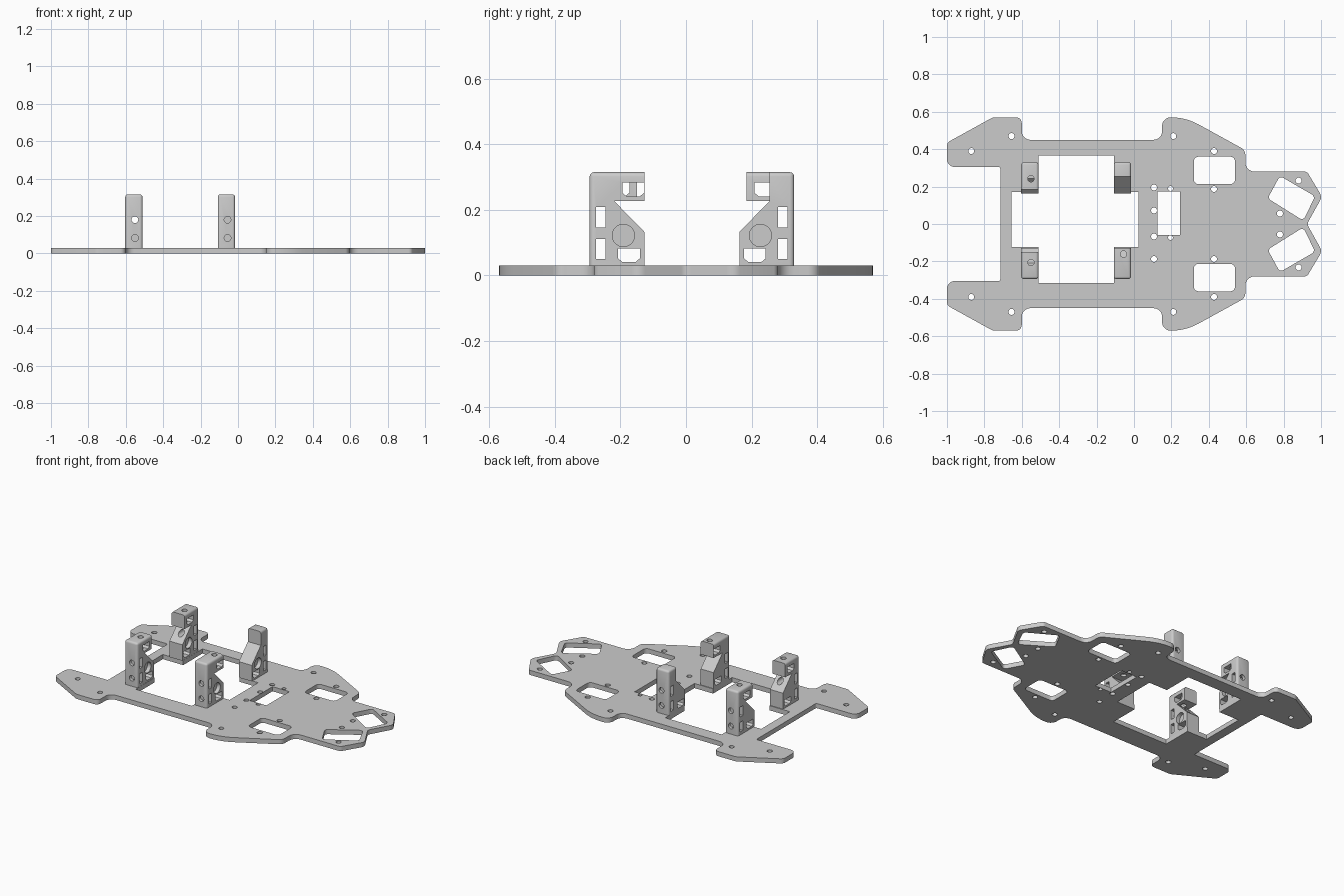
import bpy, bmesh, math
from mathutils import Vector

cube = bpy.data.objects.get("Cube")
if cube:
    bpy.data.objects.remove(cube, do_unlink=True)

GREY = (0.6, 0.6, 0.6, 1)
grey = bpy.data.materials.new("light grey")
grey.use_nodes = True
grey.diffuse_color = GREY
grey.node_tree.nodes["Principled BSDF"].inputs["Base Color"].default_value = GREY

THICK = 0.03
MID_Y = 0.018


def rounded(corners, steps=5):
    """Polygon from (x, y, radius) corners with each corner turned into an arc."""
    out = []
    for i, (x, y, r) in enumerate(corners):
        p = Vector((x, y))
        a = (Vector(corners[i - 1][:2]) - p).normalized()
        b = (Vector(corners[(i + 1) % len(corners)][:2]) - p).normalized()
        half = a.angle(b) / 2
        if r == 0:
            out.append(p)
            continue
        centre = p + (a + b).normalized() * (r / math.sin(half))
        start = p + a * (r / math.tan(half)) - centre
        end = p + b * (r / math.tan(half)) - centre
        first = math.atan2(start.y, start.x)
        turn = math.atan2(start.x * end.y - start.y * end.x, start.dot(end))
        for k in range(steps + 1):
            t = first + turn * k / steps
            out.append(centre + Vector((math.cos(t), math.sin(t))) * r)
    return out


def circle(x, y, r, n=20):
    return [Vector((x + r * math.cos(t * math.tau / n), y + r * math.sin(t * math.tau / n)))
            for t in range(n)]


def rect(x0, x1, y0, y1, r=0):
    return rounded([(x0, y0, r), (x1, y0, r), (x1, y1, r), (x0, y1, r)])


def flip(points):
    return [Vector((p[0], -p[1])) for p in points]


def prism(name, points, axis, lo, hi):
    """Extrude a 2D outline along one axis."""
    place = {"x": lambda p, t: (t, p[0], p[1]),
             "y": lambda p, t: (p[0], t, p[1]),
             "z": lambda p, t: (p[0], p[1], t)}[axis]
    bm = bmesh.new()
    low = [bm.verts.new(place(p, lo)) for p in points]
    high = [bm.verts.new(place(p, hi)) for p in points]
    bm.faces.new(low)
    bm.faces.new(high)
    for i in range(len(points)):
        bm.faces.new((low[i - 1], low[i], high[i], high[i - 1]))
    bmesh.ops.recalc_face_normals(bm, faces=bm.faces)
    mesh = bpy.data.meshes.new(name)
    bm.to_mesh(mesh)
    bm.free()
    obj = bpy.data.objects.new(name, mesh)
    bpy.context.collection.objects.link(obj)
    return obj


def finish(obj):
    obj.data.materials.clear()
    obj.data.materials.append(grey)
    bpy.ops.object.select_all(action="DESELECT")
    obj.select_set(True)
    bpy.context.view_layer.objects.active = obj
    bpy.ops.object.shade_smooth_by_angle(angle=math.radians(35))


def carve(obj, cutters):
    for c in cutters:
        c.hide_render = True
        mod = obj.modifiers.new("cut", "BOOLEAN")
        mod.operation, mod.solver, mod.object = "DIFFERENCE", "EXACT", c
    graph = bpy.context.evaluated_depsgraph_get()
    mesh = bpy.data.meshes.new_from_object(obj.evaluated_get(graph))
    obj.modifiers.clear()
    obj.data = mesh
    for c in cutters:
        bpy.data.objects.remove(c, do_unlink=True)


# Base plate outline: half profile mirrored across the long axis
half = [(1.006, .145, .04), (.925, .28, .025), (.595, .28, .05), (.595, .395, .04),
        (.277, .57, .3), (.15, .57, .045), (.15, .45, .045), (-.6, .45, .045),
        (-.6, .57, .03), (-.755, .57, .05), (-1, .435, .03), (-1, .305, .04), (-.715, .305, .01)]
outline = rounded([(.925, 0, .03)] + half + [(x, -y, r) for x, y, r in reversed(half)])

# Central cross-shaped opening and the small window
cross = [(-.655, .17), (-.51, .17), (-.51, .365), (-.108, .365), (-.108, .17), (.025, .17),
         (.025, -.122), (-.108, -.122), (-.108, -.315), (-.51, -.315), (-.51, -.122), (-.655, -.122)]
loops = [outline, cross, rect(.125, .245, -.06, .173)]

# Mirrored windows and screw holes
side_window = rect(.32, .54, .213, .36, .025)
nose_window = rounded([(.78, .257, .02), (.968, .148, .02), (.905, .018, .02), (.715, .137, .02)])
screws = [circle(x, y, .016) for x, y in
          [(.21, .47), (-.87, .39), (-.655, .47), (.428, .39), (.428, .187), (.78, .056), (.88, .232)]]
for loop in [side_window, nose_window] + screws:
    loops += [loop, flip(loop)]
for y in (.195, .072, -.067, -.187):
    loops.append(circle(.107, y, .016))
for y in (.19, -.073):
    loops.append(circle(.195, y, .013))

# Plate as a filled flat curve with holes
curve = bpy.data.curves.new("base_plate", "CURVE")
curve.dimensions = "2D"
curve.fill_mode = "BOTH"
curve.extrude = THICK / 2
for loop in loops:
    spline = curve.splines.new("POLY")
    spline.points.add(len(loop) - 1)
    for point, p in zip(spline.points, loop):
        point.co = (p[0], p[1], 0, 1)
    spline.use_cyclic_u = True
shape = bpy.data.objects.new("plate_shape", curve)
bpy.context.collection.objects.link(shape)
bpy.context.view_layer.update()
mesh = bpy.data.meshes.new_from_object(shape.evaluated_get(bpy.context.evaluated_depsgraph_get()))
bpy.data.objects.remove(shape, do_unlink=True)
bm = bmesh.new()
bm.from_mesh(mesh)
bmesh.ops.translate(bm, vec=(0, 0, THICK / 2), verts=bm.verts)
bmesh.ops.remove_doubles(bm, verts=bm.verts, dist=1e-5)
bmesh.ops.recalc_face_normals(bm, faces=bm.faces)
bm.to_mesh(mesh)
bm.free()
plate = bpy.data.objects.new("base_plate", mesh)
bpy.context.collection.objects.link(plate)
finish(plate)


def post(name, x, side, arm, hole):
    """Bracket post; arm and hole are distances inward from its outer face."""
    def y(w):
        return MID_Y + side * (.312 - w)

    profile = [(0, THICK), (.167, THICK), (.167, .133), (.075, .227)]
    if arm > .075:
        profile.append((arm, .227))
    profile += [(arm, .315), (0, .315)]
    x0, x1 = x - .046, x + .046
    obj = prism(name, [(y(w), z) for w, z in profile], "x", x0, x1)

    # Soften the outer vertical edges and the long top edges
    bm = bmesh.new()
    bm.from_mesh(obj.data)
    edges = []
    for e in bm.edges:
        outer = all(abs(v.co.y - y(0)) < 1e-4 for v in e.verts)
        top = [v.co.z > .31 for v in e.verts]
        along_y = abs(e.verts[0].co.y - e.verts[1].co.y) > .01
        if (outer and any(top)) or (all(top) and along_y):
            edges.append(e)
    bmesh.ops.bevel(bm, geom=edges, offset=.013, segments=3, affect="EDGES", profile=.5)
    bm.to_mesh(obj.data)
    bm.free()

    def nut(w, z):
        return [(y(w + a), z + b) for a, b in
                [(-.033, .021), (.033, .021), (.033, -.01), (.02, -.021), (-.02, -.021), (-.033, -.01)]]

    cuts = [prism("cut", [(y(w), z) for w, z in [(.02, a), (.049, a), (.049, b), (.02, b)]],
                  "x", x0 - .1, x1 + .1) for a, b in [(.05, .112), (.146, .209)]]
    cuts.append(prism("cut", nut(.12, .062), "x", x0 - .1, x1 + .1))
    cuts.append(prism("cut", circle(y(.103), .122, .034, 28), "x", x1 - .025, x1 + .1))
    for z in (.082, .18):
        depth = .2 if z > .1 and x < -.3 else .07
        cuts.append(prism("cut", circle(x + .006, z, .018), "y", *sorted((y(-.1), y(depth)))))
    if hole:
        cuts.append(prism("cut", nut(hole, .262), "x", x0 - .1, x1 + .1))
        cuts.append(prism("cut", circle(x + .006, y(hole), .017), "z", .215, .4))
    carve(obj, cuts)
    finish(obj)


# Four posts around the opening
post("rear_right_post", -.557, -1, .145, .088)
post("rear_left_post", -.557, 1, .145, .088)
post("front_right_post", -.062, -1, .167, .133)
post("front_left_post", -.062, 1, .075, None)
